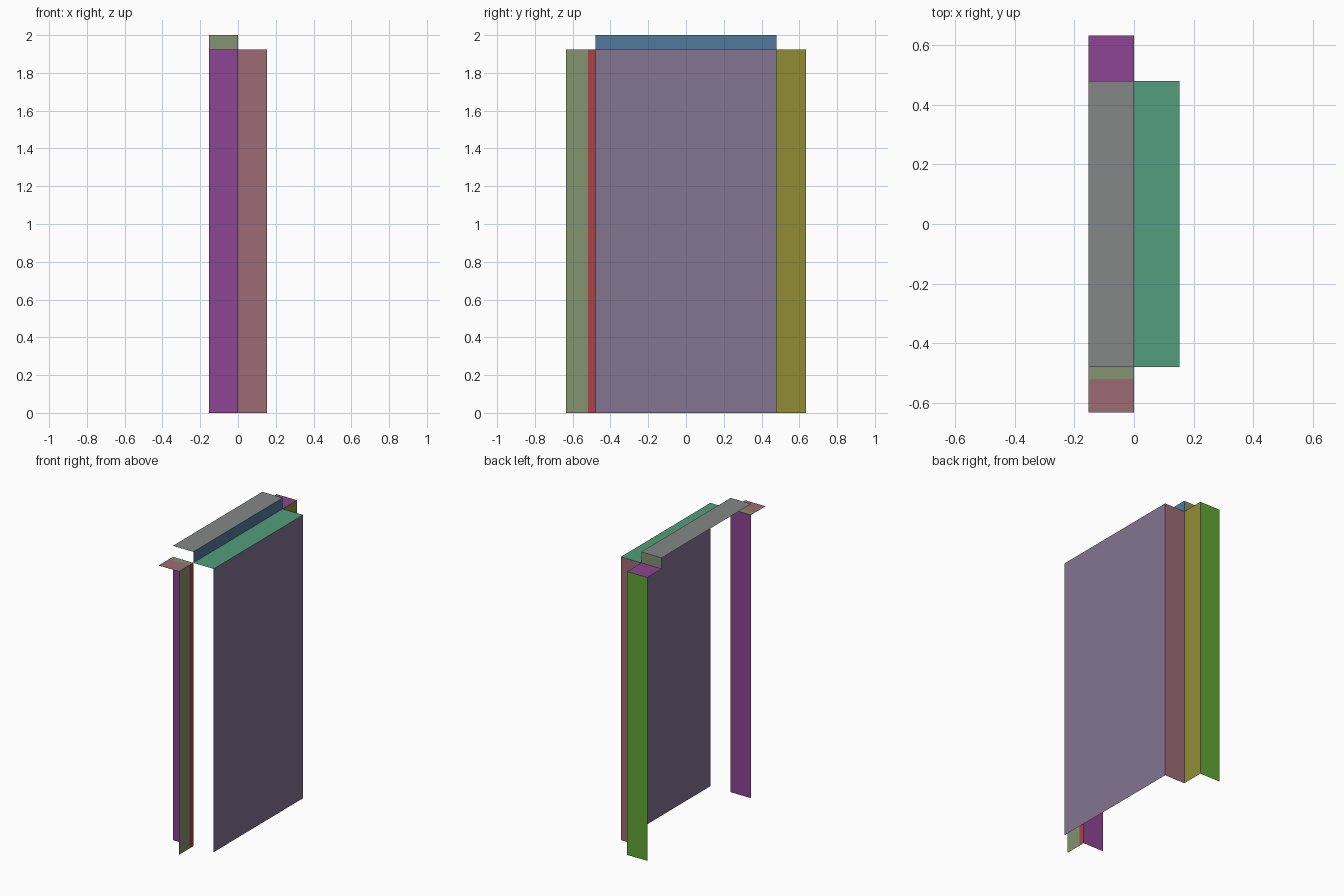
import bpy
from mathutils import Vector

cube = bpy.data.objects.get("Cube")
if cube:
    bpy.data.objects.remove(cube)


def linear(c):
    c /= 255
    return c / 12.92 if c <= 0.04045 else ((c + 0.055) / 1.055) ** 2.4


def material(name, *rgb):
    m = bpy.data.materials.new(name)
    colour = [linear(c) for c in rgb] + [1]
    m.use_nodes = True
    m.diffuse_color = colour
    m.node_tree.nodes["Principled BSDF"].inputs["Base Color"].default_value = colour
    return m


grey = material("grey", 133, 135, 135)
blue = material("blue", 80, 122, 157)
green = material("sea green", 82, 157, 125)
lilac = material("grey lilac", 132, 117, 145)
mauve = material("mauve", 156, 108, 117)
sage = material("sage", 131, 147, 112)
red = material("red", 164, 70, 70)
olive = material("olive", 144, 141, 53)
purple = material("purple", 141, 69, 146)
leaf = material("leaf green", 97, 165, 53)


def sheet(name, mat, x, y, z, facing):
    """Flat rectangle spanning two ranges; the fixed axis is a single number."""
    spans = [s if isinstance(s, tuple) else (s, s) for s in (x, y, z)]
    axis = [s[0] == s[1] for s in spans].index(True)
    u, v = (axis + 1) % 3, (axis + 2) % 3
    corners = []
    for i, j in ((0, 0), (1, 0), (1, 1), (0, 1)):
        p = Vector((0, 0, 0))
        p[axis], p[u], p[v] = spans[axis][0], spans[u][i], spans[v][j]
        corners.append(p)
    if facing < 0:
        corners.reverse()
    mesh = bpy.data.meshes.new(name)
    mesh.from_pydata(corners, [], [(0, 1, 2, 3)])
    mesh.materials.append(mat)
    ob = bpy.data.objects.new(name, mesh)
    bpy.context.collection.objects.link(ob)
    return ob


D = 0.153               # half depth
IN, OUT = 0.48, 0.634   # opening edge and outer trim edge
SPLIT = -0.52           # colour seam on the front trim
H, TOP = 1.925, 2.0     # opening height and header top
door, trim = (0, D), (-D, 0)
width, tall = (-IN, IN), (0, H)

# Recessed panel with its jamb and head
sheet("panel", lilac, D, width, tall, 1)
sheet("jamb", mauve, door, IN, tall, 1)
sheet("panel_head", green, door, width, H, 1)

# Header trim
sheet("header_face", blue, 0, width, (H, TOP), 1)
sheet("header_top", grey, trim, width, TOP, 1)
sheet("header_end", sage, trim, IN, (H, TOP), 1)

# Rear side trim
sheet("rear_trim_face", olive, 0, (IN, OUT), tall, 1)
sheet("rear_trim_edge", leaf, trim, OUT, tall, 1)
sheet("rear_trim_top", purple, trim, (IN, OUT), H, 1)

# Front side trim
sheet("front_trim_face", sage, 0, (-OUT, SPLIT), tall, 1)
sheet("front_trim_strip", red, 0, (SPLIT, -IN), tall, 1)
sheet("front_trim_edge", purple, trim, -IN, tall, -1)
sheet("front_trim_top", mauve, trim, (-OUT, SPLIT), H, 1)
sheet("front_trim_top_strip", sage, trim, (SPLIT, -IN), H, 1)
